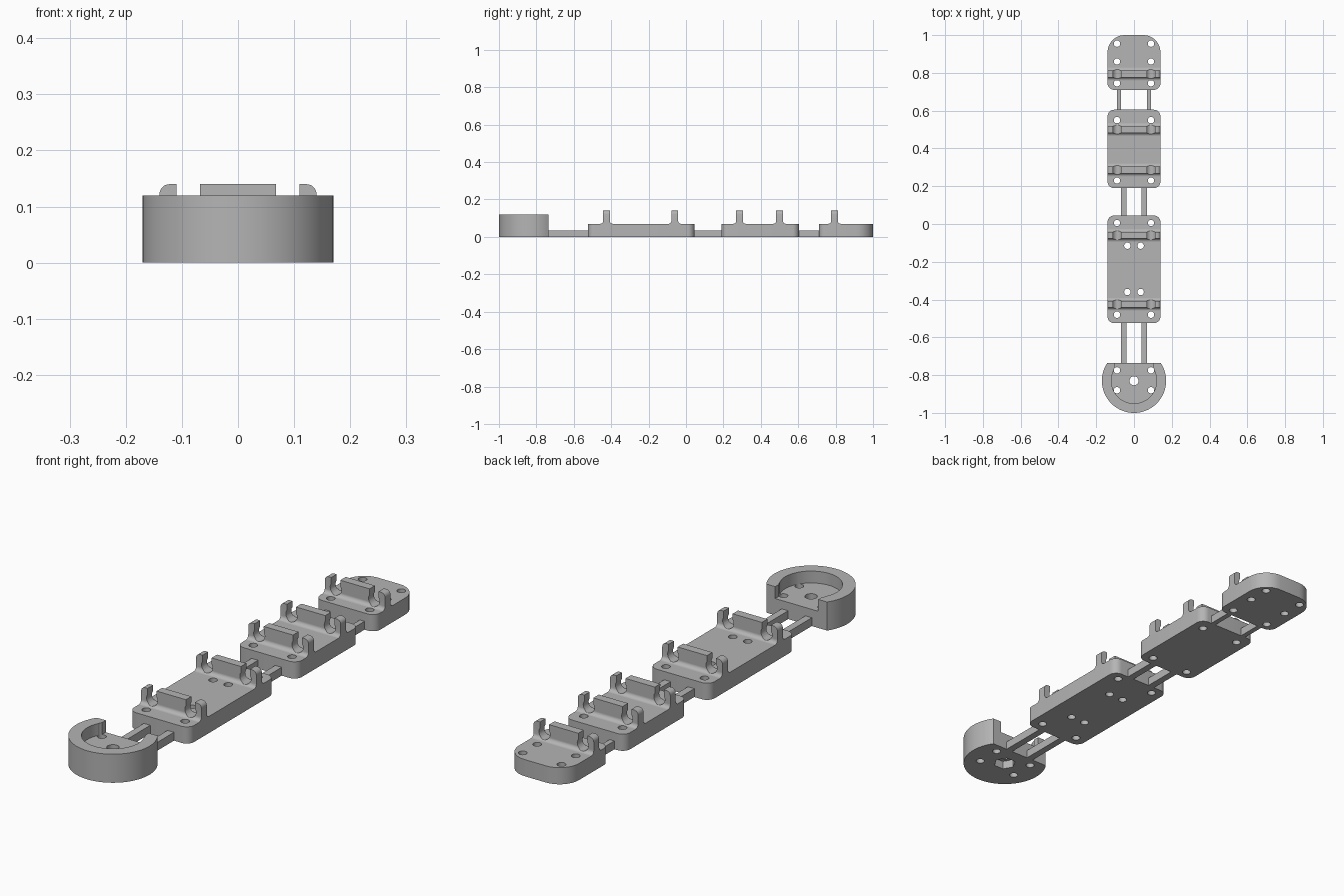
import bpy, bmesh
from math import cos, sin, radians
from mathutils import Vector

cube = bpy.data.objects.get("Cube")
if cube:
    bpy.data.objects.remove(cube, do_unlink=True)

grey = bpy.data.materials.new("plain grey")
grey.use_nodes = True
colour = (0.46, 0.46, 0.46, 1)
grey.diffuse_color = colour
grey.node_tree.nodes["Principled BSDF"].inputs["Base Color"].default_value = colour

HALF, THICK = 0.14, 0.07
AXES = {"x": lambda a, b, c: (c, a, b),   # profile in y,z
        "y": lambda a, b, c: (a, c, b),   # profile in x,z
        "z": lambda a, b, c: (a, b, c)}   # profile in x,y


def arc(cx, cy, r, start, end, n=8):
    angles = [radians(start + (end - start) * i / n) for i in range(n + 1)]
    return [(cx + r * cos(t), cy + r * sin(t)) for t in angles]


def prism(name, outline, low, high, axis="z"):
    """Extrude a closed outline along an axis."""
    place = AXES[axis]
    bm = bmesh.new()
    face = bm.faces.new([bm.verts.new(place(a, b, low)) for a, b in outline])
    top = bmesh.ops.extrude_face_region(bm, geom=[face])["geom"]
    shift = Vector(place(0, 0, high - low))
    bmesh.ops.translate(bm, vec=shift, verts=[v for v in top if isinstance(v, bmesh.types.BMVert)])
    bmesh.ops.recalc_face_normals(bm, faces=bm.faces)
    mesh = bpy.data.meshes.new(name)
    bm.to_mesh(mesh)
    bm.free()
    mesh.materials.append(grey)
    obj = bpy.data.objects.new(name, mesh)
    bpy.context.collection.objects.link(obj)
    return obj


def combine(obj, cutters, operation="DIFFERENCE"):
    """Apply booleans and discard the cutters."""
    for cutter in cutters:
        mod = obj.modifiers.new("cut", "BOOLEAN")
        mod.operation, mod.solver, mod.object = operation, "EXACT", cutter
    bpy.context.view_layer.update()
    graph = bpy.context.evaluated_depsgraph_get()
    mesh = bpy.data.meshes.new_from_object(obj.evaluated_get(graph))
    obj.modifiers.clear()
    obj.data = mesh
    for cutter in cutters:
        bpy.data.objects.remove(cutter, do_unlink=True)


def smooth(obj):
    obj.data.shade_smooth()
    obj.data.set_sharp_from_angle(angle=radians(30))


def hole(x, y, r=0.017, low=-0.1, high=0.3, sides=24):
    return prism("hole_cutter", arc(x, y, r, 0, 360 - 360 / sides, sides - 1), low, high)


def hole_pairs(pairs):
    return [hole(side * x, y) for x, y in pairs for side in (-1, 1)]


def plate(name, front, back, pairs, back_r=0.035, front_r=0.035):
    f, b = front_r, back_r
    outline = (arc(HALF - f, front + f, f, -90, 0) + arc(HALF - b, back - b, b, 0, 90)
               + arc(b - HALF, back - b, b, 90, 180) + arc(f - HALF, front + f, f, 180, 270))
    obj = prism(name, outline, 0, THICK)
    combine(obj, hole_pairs(pairs))
    smooth(obj)


def rib(name, y):
    """Cross rib: filleted section trimmed to a bar with a hook at each end."""
    w, r, top = 0.018, 0.016, 0.14
    right = [(y + w + r, 0.05)] + arc(y + w + r, THICK + r, r, 270, 180, 6) + [(y + w, top)]
    section = right + [(2 * y - a, b) for a, b in reversed(right)]
    half = ([(0.068, top)] + arc(0.089, 0.099, 0.026, 144, 396, 16)
            + [(0.11, top)] + arc(0.122, 0.122, 0.018, 90, 0, 6) + [(HALF, 0.04)])
    silhouette = half + [(-a, b) for a, b in reversed(half)]
    obj = prism(name, section, -HALF, HALF, "x")
    combine(obj, [prism("rib_shape", silhouette, y - 0.1, y + 0.1, "y")], "INTERSECT")
    smooth(obj)


# Mounting plates
plate("back_plate", 0.71, 1.0, [(0.09, 0.955), (0.09, 0.86), (0.09, 0.745)], back_r=0.09)
plate("middle_plate", 0.19, 0.605, [(0.09, 0.55), (0.09, 0.23)])
plate("front_plate", -0.525, 0.045,
      [(0.09, 0.005), (0.035, -0.115), (0.035, -0.36), (0.09, -0.48)])

# Clip ribs
for i, y in enumerate((-0.425, -0.06, 0.286, 0.5, 0.794)):
    rib(f"clip_rib_{i + 1}", y)

# Connecting rails
for name, x, width, front, back in (("back_rail", 0.08, 0.022, 0.605, 0.71),
                                    ("middle_rail", 0.055, 0.03, 0.045, 0.19),
                                    ("front_rail", 0.055, 0.03, -0.735, -0.525)):
    for side, label in ((1, "left"), (-1, "right")):
        a, b = side * x - width / 2, side * x + width / 2
        prism(f"{name}_{label}", [(a, front), (b, front), (b, back), (a, back)], 0, 0.035)

# Round cup with an open back, screw holes and a hexagonal nut pocket
centre = -0.83
cup = prism("round_cup", arc(0, centre, 0.17, 146, 394, 56), 0, 0.12)
recess = arc(0, centre, 0.12, 146.4, 393.6, 44) + [(0.1, -0.7), (-0.1, -0.7)]
combine(cup, [prism("recess_cutter", recess, THICK, 0.3),
              hole(0, centre, 0.024),
              hole(0, centre, 0.045, -0.1, 0.035, 6)]
        + hole_pairs([(0.09, -0.775), (0.09, -0.88)]))
smooth(cup)
